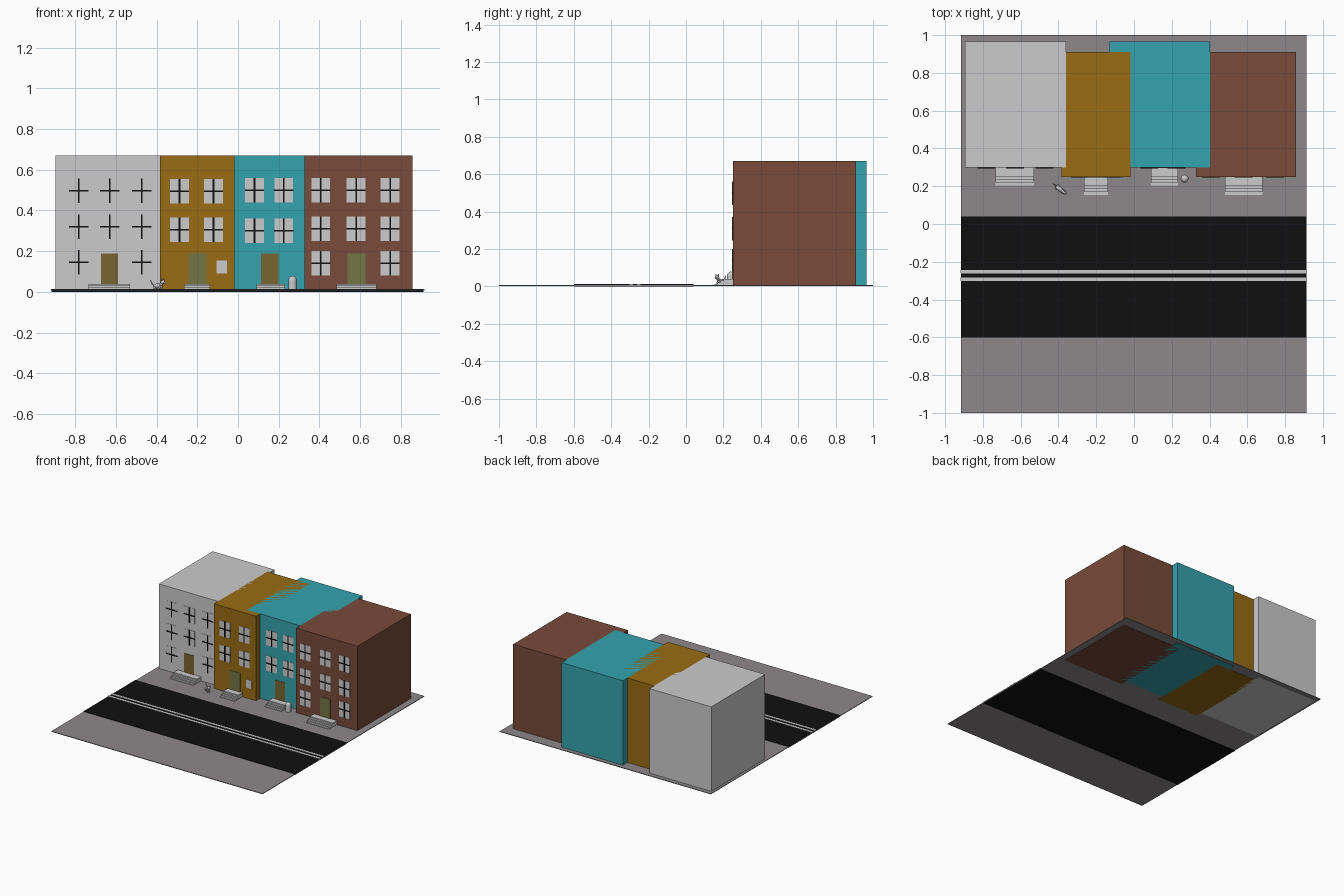
import bpy, bmesh, math
from mathutils import Vector

if "Cube" in bpy.data.objects:
    bpy.data.objects.remove(bpy.data.objects["Cube"])


def material(name, rgb):
    m = bpy.data.materials.new(name)
    m.diffuse_color = (*rgb, 1)
    m.use_nodes = True
    m.node_tree.nodes["Principled BSDF"].inputs["Base Color"].default_value = m.diffuse_color
    return m


BLACK = material("black", (0.005, 0.005, 0.005))
PAVING = material("paving", (0.27, 0.25, 0.255))
MUSTARD = material("mustard", (0.32, 0.15, 0.007))
TEAL = material("teal", (0.035, 0.37, 0.43))
BROWN = material("brown", (0.19, 0.07, 0.043))
DOOR_TAN = material("door_tan", (0.19, 0.13, 0.03))
DOOR_OLIVE = material("door_olive", (0.17, 0.18, 0.06))


def finish(name, bm, mat=None, smooth=False):
    bmesh.ops.recalc_face_normals(bm, faces=bm.faces)
    me = bpy.data.meshes.new(name)
    bm.to_mesh(me)
    bm.free()
    if mat:
        me.materials.append(mat)
    if smooth:
        for p in me.polygons:
            p.use_smooth = True
    ob = bpy.data.objects.new(name, me)
    bpy.context.collection.objects.link(ob)
    return ob


def add_box(bm, lo, hi):
    lo, hi = Vector(lo), Vector(hi)
    vs = bmesh.ops.create_cube(bm, size=1)["verts"]
    for v in vs:
        v.co = Vector([(lo[i] + hi[i]) / 2 + v.co[i] * (hi[i] - lo[i]) for i in range(3)])


def box(name, lo, hi, mat=None):
    bm = bmesh.new()
    add_box(bm, lo, hi)
    return finish(name, bm, mat)


def windows(name, wall_y, centres):
    panes, bars = bmesh.new(), bmesh.new()
    for x, z in centres:
        add_box(panes, (x - .046, wall_y - .002, z - .06), (x + .046, wall_y + .004, z + .06))
        add_box(bars, (x - .047, wall_y - .005, z - .004), (x + .047, wall_y + .002, z + .004))
        add_box(bars, (x - .004, wall_y - .005, z - .06), (x + .004, wall_y + .002, z + .06))
    finish(name + "_panes", panes)
    finish(name + "_bars", bars, BLACK)


def steps(name, x0, x1, wall_y):
    # stair profile in y/z, extruded along x
    pts = [(wall_y + .003, .004), (wall_y + .003, .04)]
    y, z = wall_y - .05, .04
    for i in range(4):
        pts += [(y, z), (y, z - .009)]
        y, z = y - .0155, z - .009
    pts[-1] = (pts[-1][0], .004)
    bm = bmesh.new()
    f = bm.faces.new([bm.verts.new((x0, a, b)) for a, b in pts])
    r = bmesh.ops.extrude_face_region(bm, geom=[f])
    bmesh.ops.translate(bm, vec=(x1 - x0, 0, 0),
                        verts=[g for g in r["geom"] if isinstance(g, bmesh.types.BMVert)])
    finish(name, bm)


# street
box("pavement", (-.915, -1, .003), (.912, 1, .008), PAVING)
box("road", (-.915, -.6, 0), (.912, .04, .012), BLACK)
for i, y in enumerate((-.252, -.292)):
    box(f"road_line_{i}", (-.918, y - .009, .006), (.915, y + .009, .014))

# houses: walls x0, x1, front, back, colour, window columns, rows, door, steps
HOUSES = [
    ("white_house", -.895, -.36, .30, .966, None, (-.782, -.63, -.473),
     (.497, .32, .145), (-.674, -.59), DOOR_TAN, (-.733, -.53)),
    ("mustard_house", -.383, -.018, .25, .91, MUSTARD, (-.287, -.12),
     (.495, .306), (-.243, -.154), DOOR_OLIVE, (-.265, -.137)),
    ("teal_house", -.13, .402, .30, .966, TEAL, (.081, .225),
     (.50, .30), (.113, .198), DOOR_TAN, (.091, .232)),
    ("brown_house", .327, .858, .25, .91, BROWN, (.407, .58, .747),
     (.50, .31, .14), (.537, .625), DOOR_OLIVE, (.483, .68)),
]
for n, x0, x1, y0, y1, mat, cols, rows, door, dmat, st in HOUSES:
    box(n, (x0, y0, .001), (x1, y1, .669), mat)
    # the door takes the middle bay of the lowest row
    windows(n + "_windows", y0, [(x, z) for z in rows for x in cols
                                 if z > .2 or x != cols[1]])
    box(n + "_door", (door[0], y0 - .003, .01), (door[1], y0 + .004, .188), dmat)
    steps(n + "_steps", *st, y0)

# notice on the mustard house
box("wall_notice", (-.105, .247, .09), (-.055, .252, .155))

# domed bin
bm = bmesh.new()
prof = [(0, .006), (.021, .006), (.021, .055)] + [
    (.021 * math.cos(a), .055 + .024 * math.sin(a))
    for a in (math.pi / 2 * k / 5 for k in range(1, 5))] + [(0, .079)]
vs = [bm.verts.new((.268 + r, .24, z)) for r, z in prof]
es = [bm.edges.new(p) for p in zip(vs, vs[1:])]
bmesh.ops.spin(bm, geom=vs + es, cent=(.268, .24, 0), axis=(0, 0, 1),
               angle=2 * math.pi, steps=20)
bmesh.ops.remove_doubles(bm, verts=bm.verts, dist=1e-5)
finish("domed_bin", bm)

# small cat, modelled along local +x then turned towards the street
cat = bmesh.new()


def blob(c, s):
    for v in bmesh.ops.create_uvsphere(cat, u_segments=12, v_segments=8, radius=1)["verts"]:
        v.co = Vector([c[i] + v.co[i] * s[i] for i in range(3)])


def limb(a, b, r0, r1):
    a, b = Vector(a), Vector(b)
    q = (b - a).to_track_quat('Z', 'Y')
    r = bmesh.ops.create_cone(cat, cap_ends=True, segments=8, radius1=r0, radius2=r1,
                              depth=(b - a).length)
    for v in r["verts"]:
        v.co = q @ v.co + (a + b) / 2


blob((0, 0, .029), (.027, .012, .012))
blob((.03, 0, .048), (.012, .0115, .011))
blob((.04, 0, .045), (.006, .006, .005))
limb((.015, 0, .032), (.028, 0, .046), .009, .007)
for s in (-1, 1):
    limb((.03, s * .007, .055), (.029, s * .009, .069), .005, .0005)
    limb((.016, s * .007, .026), (.02, s * .007, .007), .005, .004)
    limb((-.017, s * .008, .026), (-.019, s * .008, .007), .007, .004)
limb((-.024, 0, .032), (-.037, 0, .04), .004, .0035)
limb((-.036, 0, .039), (-.046, 0, .058), .0035, .002)
ob = finish("cat", cat, None, True)
ob.location = (-.393, .185, 0)
ob.rotation_euler = (0, 0, math.radians(-38))
